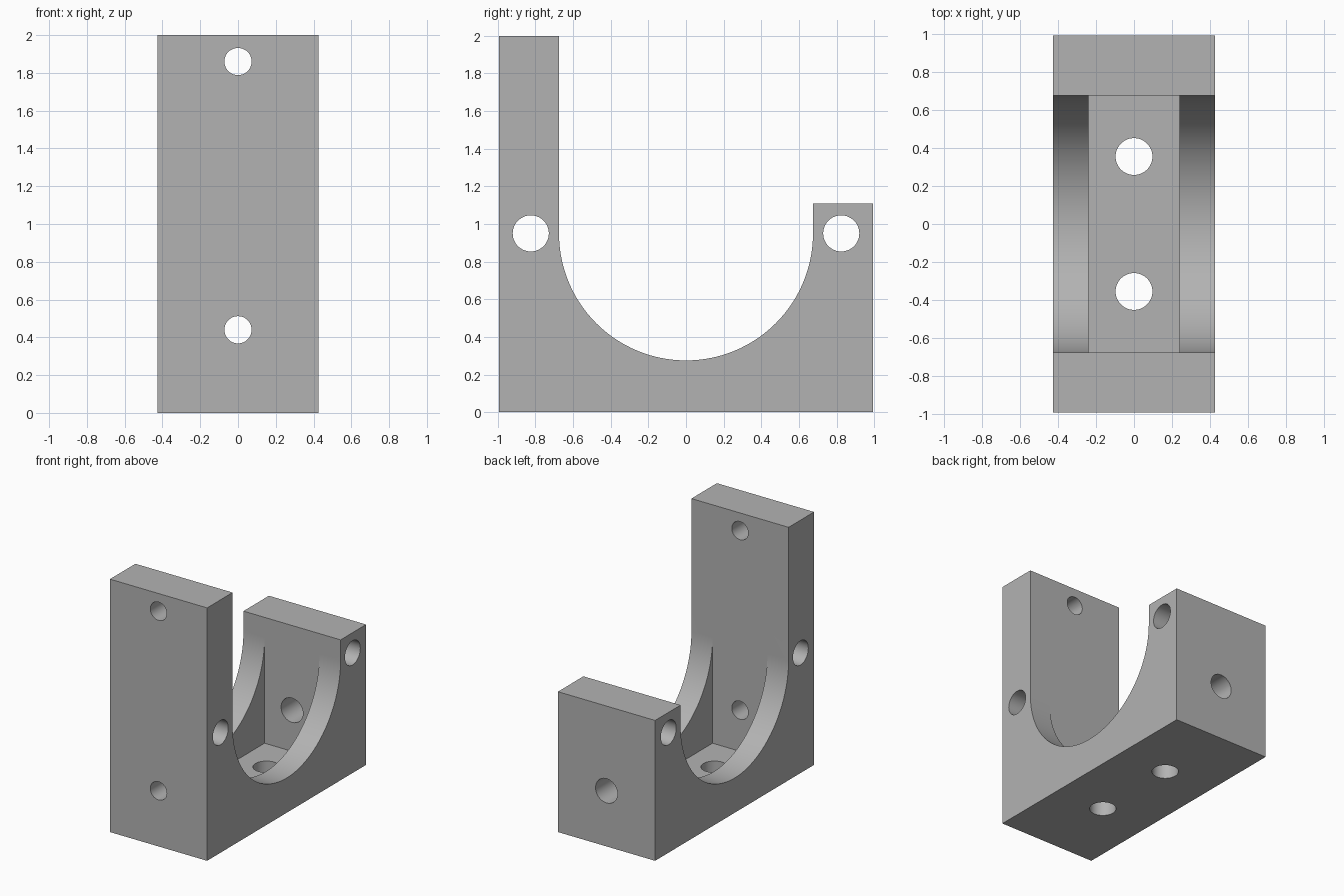
import bpy, bmesh, math
from mathutils import Matrix

cube = bpy.data.objects.get("Cube")
if cube:
    bpy.data.objects.remove(cube, do_unlink=True)

HALF_W, HALF_L = 0.425, 0.993       # half width (x) and half length (y)
FRONT_H, BACK_H = 2.0, 1.11         # heights of the two arms
RADIUS, AXIS_Z = 0.675, 0.95        # saddle radius and its axis height
SLOT_W, FLOOR = 0.24, 0.115         # inner pocket half width and floor height

grey = bpy.data.materials.new("grey plastic")
grey.use_nodes = True
colour = (0.45, 0.45, 0.45, 1)
grey.diffuse_color = colour
grey.node_tree.nodes["Principled BSDF"].inputs["Base Color"].default_value = colour


def make_object(name, bm):
    bmesh.ops.recalc_face_normals(bm, faces=bm.faces)
    mesh = bpy.data.meshes.new(name)
    bm.to_mesh(mesh)
    bm.free()
    mesh.materials.append(grey)
    obj = bpy.data.objects.new(name, mesh)
    bpy.context.collection.objects.link(obj)
    return obj


def extruded(name, profile, half_width):
    """Extrude a (y, z) outline symmetrically along x."""
    bm = bmesh.new()
    face = bm.faces.new([bm.verts.new((-half_width, y, z)) for y, z in profile])
    new = bmesh.ops.extrude_face_region(bm, geom=[face])["geom"]
    verts = [v for v in new if isinstance(v, bmesh.types.BMVert)]
    bmesh.ops.translate(bm, verts=verts, vec=(2 * half_width, 0, 0))
    return make_object(name, bm)


def drill(name, axis, centre, radius, depth):
    """Cylinder cutter along the given axis."""
    turn = {"X": Matrix.Rotation(math.pi / 2, 4, "Y"),
            "Y": Matrix.Rotation(math.pi / 2, 4, "X"),
            "Z": Matrix.Identity(4)}[axis]
    bm = bmesh.new()
    bmesh.ops.create_cone(bm, cap_ends=True, segments=48, radius1=radius,
                          radius2=radius, depth=depth,
                          matrix=Matrix.Translation(centre) @ turn)
    return make_object(name, bm)


# Cradle body: tall front arm, round saddle, short back arm
STEPS = 64
saddle = [(RADIUS * math.cos(a), AXIS_Z - RADIUS * math.sin(a))
          for a in (math.pi * i / STEPS for i in range(STEPS + 1))]
outline = [(-HALF_L, 0), (HALF_L, 0), (HALF_L, BACK_H), (RADIUS, BACK_H)]
outline += saddle + [(-RADIUS, FRONT_H), (-HALF_L, FRONT_H)]
body = extruded("cradle_bracket", outline, HALF_W)

# Rectangular pocket between the two saddle ribs
cutters = [extruded("pocket_cutter", [(-RADIUS, FLOOR), (RADIUS, FLOOR),
                                      (RADIUS, 1.0), (-RADIUS, 1.0)], SLOT_W)]

# Screw holes in the front arm, access hole in the back arm
for z in (0.44, 1.86):
    cutters.append(drill("front_hole_cutter", "Y", (0, -0.85, z), 0.072, 0.6))
cutters.append(drill("back_hole_cutter", "Y", (0, 0.85, 0.44), 0.096, 0.6))

# Cross holes through both arms and mounting holes in the floor
for side in (-1, 1):
    cutters.append(drill("cross_hole_cutter", "X", (0, side * 0.825, AXIS_Z), 0.096, 2))
    cutters.append(drill("floor_hole_cutter", "Z", (0, side * 0.355, 0.05), 0.097, 0.4))

for cutter in cutters:
    cutter.hide_render = True
    mod = body.modifiers.new(cutter.name, "BOOLEAN")
    mod.operation = "DIFFERENCE"
    mod.solver = "EXACT"
    mod.object = cutter

# Apply the cuts, drop the cutters and smooth the round surfaces
bpy.ops.object.select_all(action="DESELECT")
body.select_set(True)
bpy.context.view_layer.objects.active = body
for mod in list(body.modifiers):
    bpy.ops.object.modifier_apply(modifier=mod.name)
for cutter in cutters:
    bpy.data.objects.remove(cutter, do_unlink=True)
bpy.ops.object.shade_smooth_by_angle(angle=math.radians(30))
